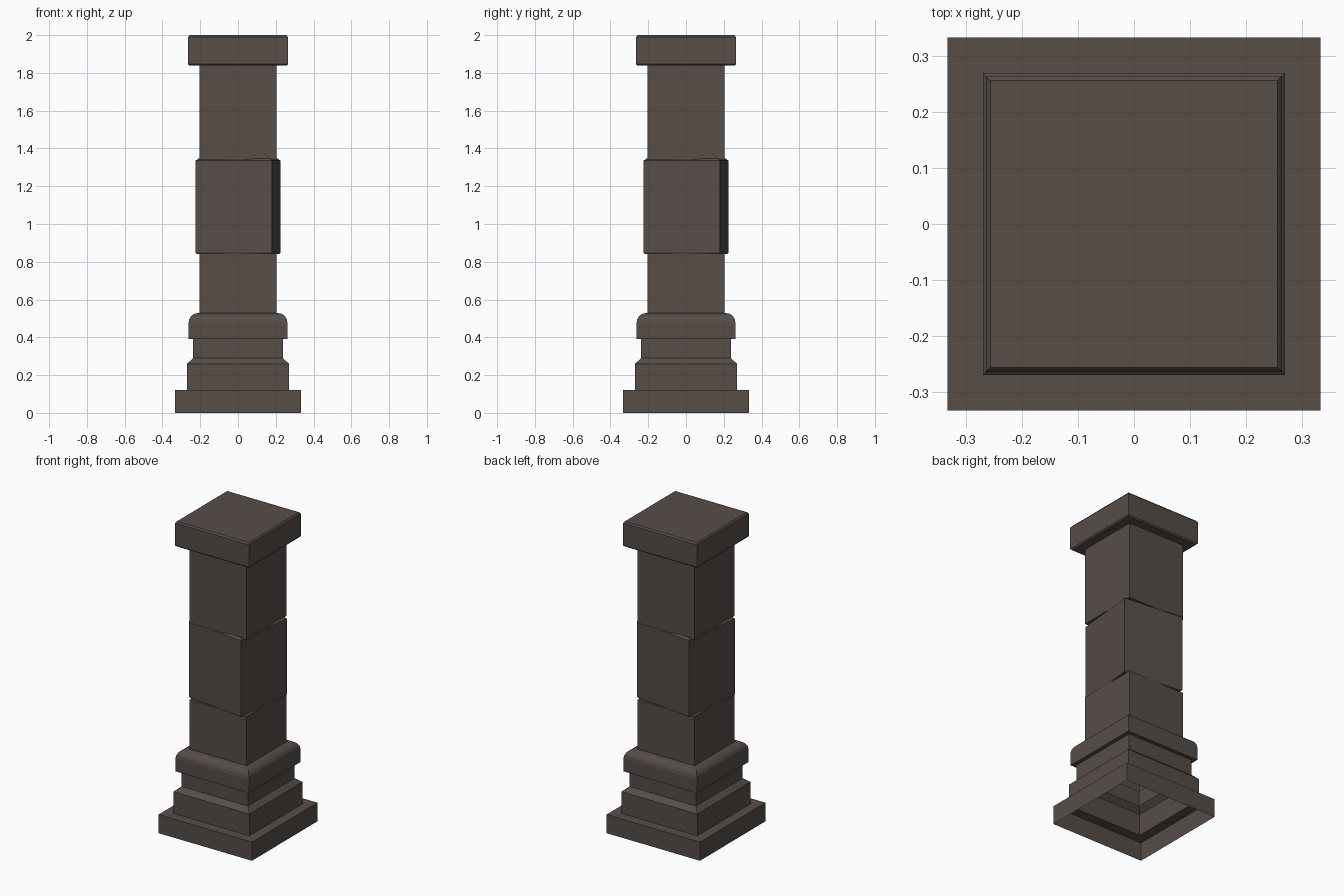
import bpy, bmesh, math

if "Cube" in bpy.data.objects:
    bpy.data.objects.remove(bpy.data.objects["Cube"])

stone = bpy.data.materials.new("dark_brown_stone")
stone.diffuse_color = (0.092, 0.074, 0.064, 1)
stone.use_nodes = True
stone.node_tree.nodes["Principled BSDF"].inputs["Base Color"].default_value = stone.diffuse_color


def square_loft(name, profile, close_bottom=True, close_top=True, turn=0.0):
    """Loft square rings through (half width, z) profile points."""
    bm = bmesh.new()
    rings = [[bm.verts.new((sx * h, sy * h, z))
              for sx, sy in ((-1, -1), (1, -1), (1, 1), (-1, 1))]
             for h, z in profile]
    for a, b in zip(rings, rings[1:]):
        for i in range(4):
            j = (i + 1) % 4
            bm.faces.new((a[i], a[j], b[j], b[i]))
    if close_bottom:
        bm.faces.new(rings[0][::-1])
    if close_top:
        bm.faces.new(rings[-1])
    mesh = bpy.data.meshes.new(name)
    bm.to_mesh(mesh)
    bm.free()
    mesh.materials.append(stone)
    obj = bpy.data.objects.new(name, mesh)
    obj.rotation_euler.z = turn
    bpy.context.collection.objects.link(obj)
    return obj


S = 0.203  # shaft half width

# Stepped base with rounded collar, hollow and open underneath
base = [(0.333, 0), (0.333, 0.12), (0.27, 0.12), (0.27, 0.26), (0.237, 0.29),
        (0.237, 0.39), (0.262, 0.39)]
for k in range(5):
    a = math.radians(90 * k / 4)
    base.append((0.215 + 0.047 * math.cos(a), 0.475 + 0.053 * math.sin(a)))
base.append((S, 0.528))
square_loft("stepped_base", base, False, False)

# Shaft in three blocks, the middle one twisted out of line
square_loft("lower_shaft", [(S, 0.528), (S, 0.845)], close_bottom=False)
square_loft("twisted_middle_block",
            [(S - 0.004, 0.842), (S, 0.848), (S, 1.335), (S - 0.012, 1.347)],
            turn=math.radians(-6.3))
square_loft("upper_shaft", [(S, 1.338), (S, 1.85)], close_top=False)

# Cap slab with small chamfers
square_loft("cap_slab", [(0.256, 1.838), (0.264, 1.846), (0.264, 1.99), (0.256, 2.0)])
